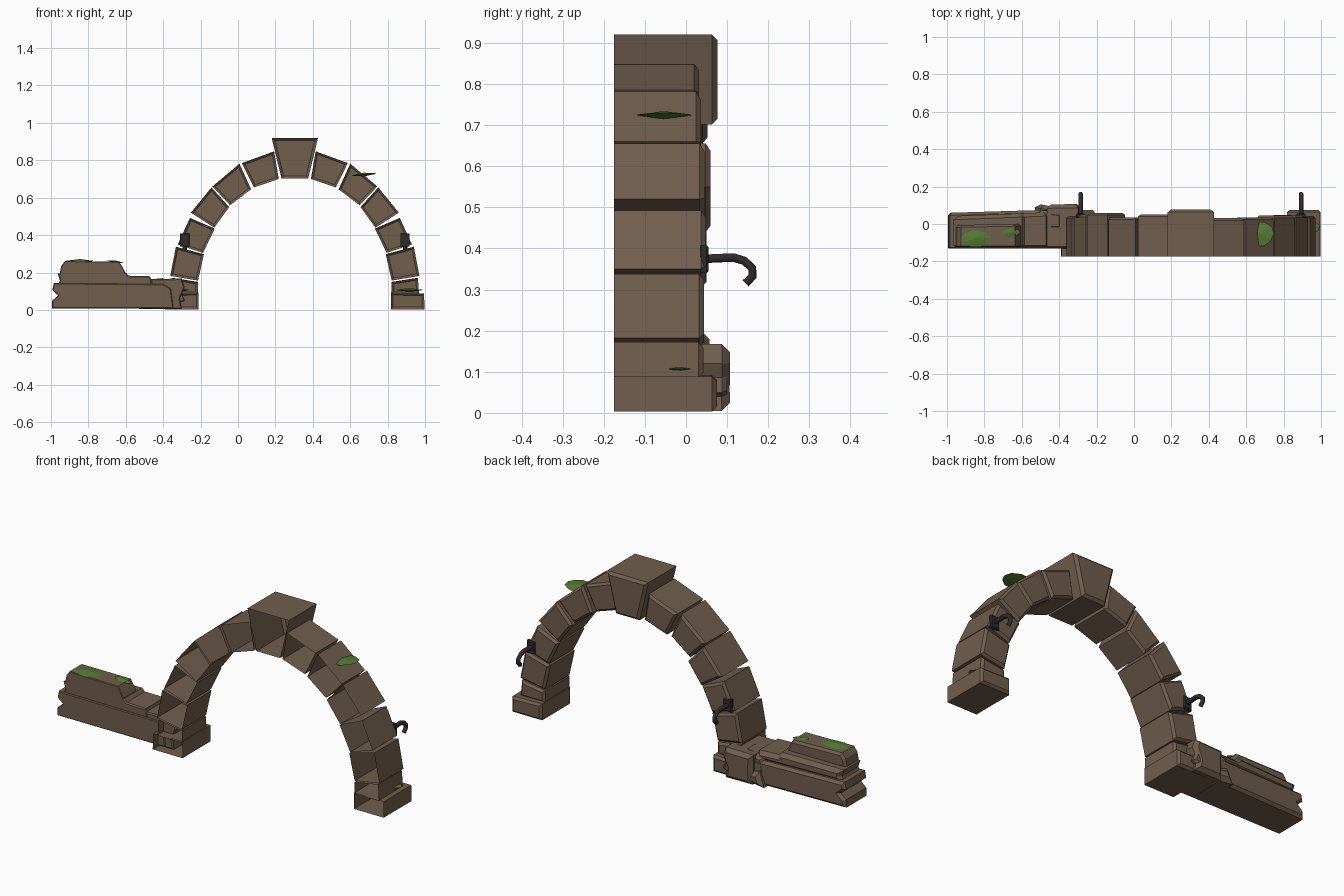
import bpy, bmesh, math, random
from mathutils import Vector

if "Cube" in bpy.data.objects:
    bpy.data.objects.remove(bpy.data.objects["Cube"])

random.seed(4)
CX = 0.304      # arch centre line
FRONT = -0.175  # open front plane of the arch


def material(name, rgb):
    m = bpy.data.materials.new(name)
    m.diffuse_color = (*rgb, 1)
    m.use_nodes = True
    m.node_tree.nodes["Principled BSDF"].inputs["Base Color"].default_value = m.diffuse_color
    return m


STONE = material("brown stone", (0.165, 0.112, 0.076))
MOSS = material("moss green", (0.088, 0.2, 0.035))
IRON = material("dark iron", (0.03, 0.023, 0.028))


def finish(bm, name, mat):
    bmesh.ops.recalc_face_normals(bm, faces=bm.faces)
    mesh = bpy.data.meshes.new(name)
    bm.to_mesh(mesh)
    bm.free()
    mesh.materials.append(mat)
    ob = bpy.data.objects.new(name, mesh)
    bpy.context.collection.objects.link(ob)
    return ob


def inset(poly, d):
    """Offset an x-z outline inwards by d."""
    pts = [Vector(p) for p in poly]
    n = len(pts)
    area = sum(pts[i].x * pts[(i + 1) % n].y - pts[(i + 1) % n].x * pts[i].y for i in range(n))
    s = 1 if area > 0 else -1
    out = []
    for i, p in enumerate(pts):
        a = (p - pts[i - 1]).normalized()
        b = (pts[(i + 1) % n] - p).normalized()
        na, nb = Vector((-a.y, a.x)) * s, Vector((-b.y, b.x)) * s
        out.append(p + (na + nb) / max(0.4, 1 + na.dot(nb)) * d)
    return out


def prism(name, poly, y0, y1, d=0.012, closed=False, slope=0.0, mat=STONE):
    """Extrude an x-z outline along y with a chamfered back; front is open unless closed."""
    rings = [(y0, poly), (y1 - d, poly), (y1, inset(poly, d))]
    if closed:
        rings = [(y0, inset(poly, d * 0.3)), (y0 + d * 0.3, poly)] + rings[1:]
    bm = bmesh.new()
    loops = []
    for k, (y, ring) in enumerate(rings):
        back = k >= len(rings) - 2
        loops.append([bm.verts.new((x, y + (slope * (x + 0.65) if back else 0), z)) for x, z in ring])
    n = len(poly)
    for a, b in zip(loops, loops[1:]):
        for i in range(n):
            j = (i + 1) % n
            bm.faces.new((a[i], a[j], b[j], b[i]))
    bm.faces.new(loops[-1])
    if closed:
        bm.faces.new(loops[0])
    return finish(bm, name, mat)


def moss(name, x, y, z, rx, ry, h=0.01, tilt=0.0):
    """Irregular flat clump with a raised centre."""
    bm = bmesh.new()
    ring = []
    for i in range(10):
        a = math.tau * i / 10
        r = random.uniform(0.82, 1.05)
        dx = rx * r * math.cos(a)
        ring.append(bm.verts.new((x + dx, y + ry * r * math.sin(a), z + tilt * dx)))
    top, low = bm.verts.new((x, y, z + h)), bm.verts.new((x, y, z - h))
    for i in range(10):
        bm.faces.new((ring[i], ring[(i + 1) % 10], top))
        bm.faces.new((ring[(i + 1) % 10], ring[i], low))
    finish(bm, name, MOSS)


def hook(side, x):
    """Wall plate with a bent iron arm."""
    z0, z1 = 0.34, 0.408
    prism(f"hook_plate_{side}", [(x - .025, z0), (x + .025, z0), (x + .025, z1), (x - .025, z1)],
          0.035, 0.055, 0.005, True, mat=IRON)
    cu = bpy.data.curves.new(f"hook_arm_{side}", "CURVE")
    cu.dimensions = "3D"
    cu.bevel_depth, cu.bevel_resolution, cu.use_fill_caps = 0.012, 1, True
    path = [(0.05, 0.375), (0.115, 0.378), (0.142, 0.37), (0.161, 0.352), (0.162, 0.333), (0.145, 0.315)]
    sp = cu.splines.new("POLY")
    sp.points.add(len(path) - 1)
    for p, (y, z) in zip(sp.points, path):
        p.co = (x, y, z, 1)
    cu.materials.append(IRON)
    ob = bpy.data.objects.new(cu.name, cu)
    bpy.context.collection.objects.link(ob)
    bpy.ops.object.select_all(action="DESELECT")
    ob.select_set(True)
    bpy.context.view_layer.objects.active = ob
    bpy.ops.object.convert(target="MESH")


# Arch stones: outline of the right half, back depth on the right and left
stones = [
    ([(.415, .848), (.587, .785), (.523, .655), (.390, .700)], .032, .052),
    ([(.600, .782), (.745, .660), (.650, .560), (.538, .645)], .036, .036),
    ([(.750, .655), (.860, .520), (.735, .440), (.655, .550)], .045, .060),
    ([(.865, .492), (.930, .350), (.795, .305), (.732, .435)], .048, .050),
    ([(.940, .338), (.970, .182), (.822, .157), (.790, .298)], .044, .044),
    ([(.822, .085), (.822, .150), (.962, .172), (.968, .085)], .042, .042),
    ([(.818, .003), (.818, .092), (.995, .088), (.997, .003)], .075, .075),
]
for k, (poly, right, left) in enumerate(stones):
    prism(f"arch_stone_right_{k + 1}", poly, FRONT, right)
    prism(f"arch_stone_left_{k + 1}", [(2 * CX - x, z) for x, z in poly], FRONT, left)
prism("keystone", [(.180, .92), (.428, .92), (.375, .702), (.233, .702)], FRONT, 0.077, 0.014)

# Iron hooks on the back of both legs
hook("right", 0.893)
hook("left", 2 * CX - 0.893)

# Ruined wall: three stepped courses with broken ends
prism("wall_lower_course", [(-.995, .008), (-.993, .05), (-.962, .078), (-.993, .105), (-.985, .143),
                            (-.40, .138), (-.36, .115), (-.345, .008)], -.13, .07, .014, True, .03)
prism("wall_middle_course", [(-.965, .13), (-.952, .158), (-.965, .195), (-.60, .2), (-.585, .183),
                             (-.47, .18), (-.455, .13)], -.122, .055, .02, True, .04)
prism("wall_upper_course", [(-.955, .185), (-.945, .235), (-.925, .262), (-.635, .258), (-.618, .23),
                            (-.605, .205), (-.60, .185)], -.122, .0, .012, True, .02)

# Broken stones where the wall meets the arch
prism("rubble_slab", [(-.46, .004), (-.465, .165), (-.30, .168), (-.285, .12), (-.31, .06), (-.30, .004)],
      -.125, .10, .02, True, .02)
prism("rubble_ledge", [(-.53, .06), (-.51, .16), (-.40, .17), (-.37, .06)], -.02, .09, .02, True, -.1)
prism("rubble_shard", [(-.53, .006), (-.50, .085), (-.44, .07), (-.41, .006)], .04, .135, .022, True, -.2)
prism("rubble_chip", [(-.35, .02), (-.355, .10), (-.31, .115), (-.285, .05)], .04, .10, .012, True)

# Moss clumps
moss("moss_wall_large", -.845, -.075, .262, .088, .048)
moss("moss_wall_small", -.655, -.045, .258, .05, .025, .007, -.15)
moss("moss_arch", .672, -.055, .724, .085, .07, .01, .08)
moss("moss_base_right", .915, -.012, .107, .085, .042)
moss("moss_base_left", 2 * CX - .915, -.012, .107, .05, .042)
